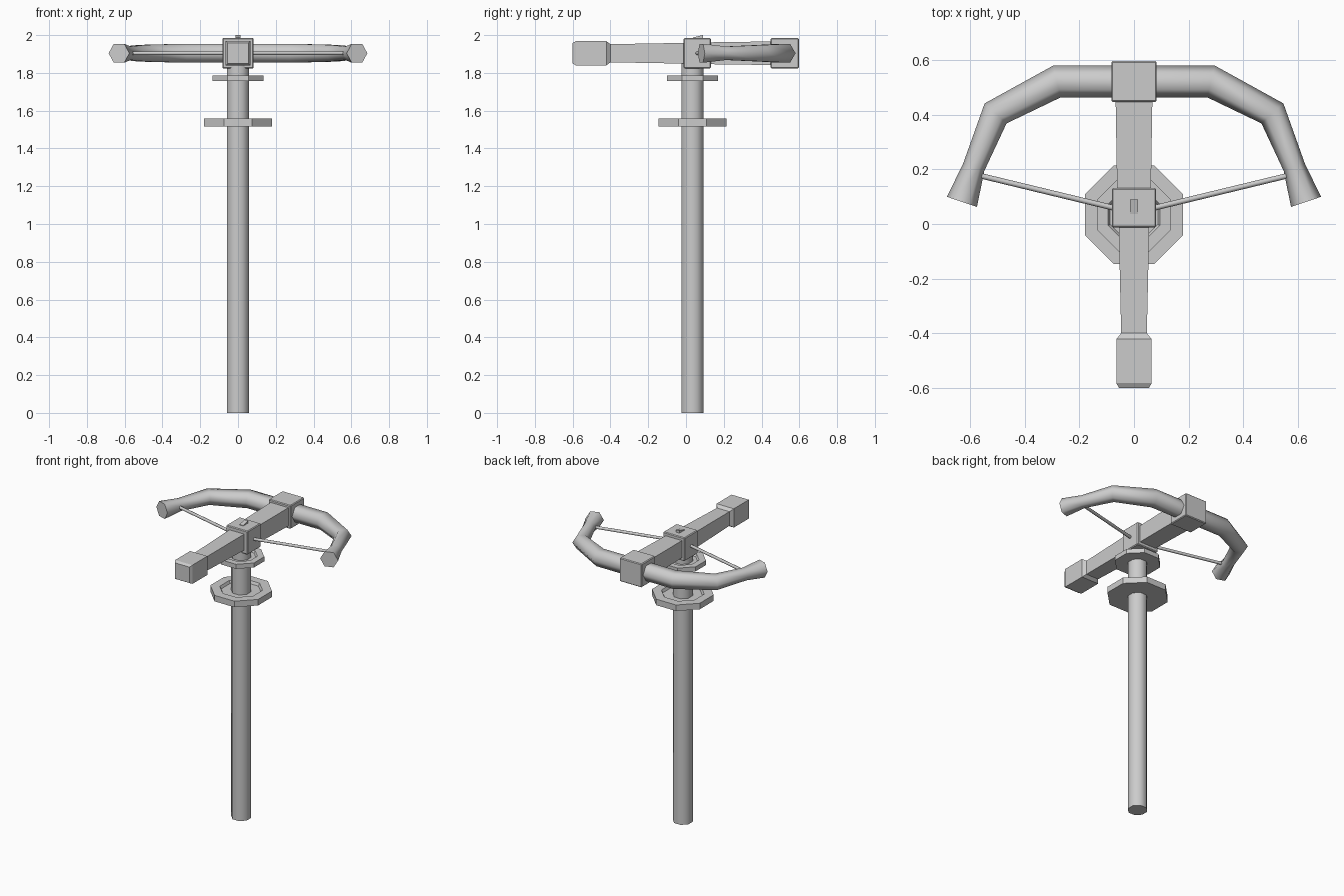
import bpy, bmesh
from math import sin, cos, pi, radians
from mathutils import Vector

if "Cube" in bpy.data.objects:
    bpy.data.objects.remove(bpy.data.objects["Cube"])

ZC = 1.904      # height of the bow plane
YP = 0.034      # pole axis in y


def loft(name, rings, smooth=None):
    """Skin a closed solid through a list of equal-length rings."""
    bm = bmesh.new()
    vs = [[bm.verts.new(p) for p in r] for r in rings]
    n = len(rings[0])
    for a, b in zip(vs, vs[1:]):
        for i in range(n):
            j = (i + 1) % n
            bm.faces.new((a[i], a[j], b[j], b[i]))
    bm.faces.new(vs[0][::-1])
    bm.faces.new(vs[-1])
    bmesh.ops.recalc_face_normals(bm, faces=bm.faces)
    me = bpy.data.meshes.new(name)
    bm.to_mesh(me)
    bm.free()
    ob = bpy.data.objects.new(name, me)
    bpy.context.collection.objects.link(ob)
    if smooth:
        bpy.ops.object.select_all(action='DESELECT')
        bpy.context.view_layer.objects.active = ob
        ob.select_set(True)
        bpy.ops.object.shade_smooth_by_angle(angle=radians(smooth))
    return ob


def octagon(apothem, z):
    r = apothem / cos(pi / 8)
    return [(r * cos(pi / 8 + k * pi / 4), YP + r * sin(pi / 8 + k * pi / 4), z)
            for k in range(8)]


def rect(y, hx, hz):
    return [(-hx, y, ZC - hz), (hx, y, ZC - hz), (hx, y, ZC + hz), (-hx, y, ZC + hz)]


def tube(name, path, sides, smooth):
    """Tube through (x, y, radius) points lying in the bow plane, mitred at bends."""
    pts = [Vector((x, y, ZC)) for x, y, r in path]
    rings = []
    for i, p in enumerate(pts):
        d0 = (p - pts[i - 1]).normalized() if i > 0 else None
        d1 = (pts[i + 1] - p).normalized() if i < len(pts) - 1 else None
        a, b = d0 or d1, d1 or d0
        t = (a + b).normalized()
        side = Vector((-t.y, t.x, 0))
        miter = 1 / t.dot(a)
        r = path[i][2]
        rings.append([p + side * (r * miter * cos(2 * pi * k / sides))
                      + Vector((0, 0, r * sin(2 * pi * k / sides))) for k in range(sides)])
    return loft(name, rings, smooth)


def bevel(ob, width):
    m = ob.modifiers.new("bevel", 'BEVEL')
    m.width = width
    m.segments = 1


# Pole
loft("pole", [octagon(0.058, 0), octagon(0.058, 1.85)], 50)

# Two dished collars around the pole
for name, a, inner, z0, z1, dip in (("lower_collar", 0.18, 0.125, 1.517, 1.558, 0.018),
                                    ("upper_collar", 0.135, 0.095, 1.756, 1.787, 0.013)):
    loft(name, [octagon(a, z0), octagon(a, z1), octagon(inner, z1),
                octagon(inner - 0.008, z1 - dip)])

# Stock, flaring into the butt at the front end
loft("stock", [rect(-0.60, 0.055, 0.054), rect(-0.583, 0.065, 0.064),
               rect(-0.422, 0.065, 0.064), rect(-0.40, 0.047, 0.048),
               rect(0.0, 0.056, 0.055), rect(0.13, 0.062, 0.058),
               rect(0.50, 0.068, 0.063)])

# Square blocks holding the string and the bow
bevel(loft("string_block", [rect(-0.013, 0.081, 0.080), rect(0.132, 0.081, 0.080)]), 0.005)
bevel(loft("bow_block", [rect(0.447, 0.083, 0.080), rect(0.597, 0.083, 0.080)]), 0.005)

# Wedge-shaped catch on top
loft("catch", [[(x, 0.037, 1.97), (x, 0.09, 1.97), (x, 0.09, 2.0), (x, 0.037, 1.988)]
               for x in (-0.014, 0.014)])

# Hexagonal bow with flared tips
half = [(0.282, 0.522, 0.058), (0.507, 0.405, 0.051),
        (0.587, 0.208, 0.041), (0.630, 0.081, 0.058)]
bow_path = [(-x, y, r) for x, y, r in reversed(half)] + half
tube("bow", bow_path, 6, 65)

# String halves
for s, name in ((-1, "left_string"), (1, "right_string")):
    tube(name, [(s * 0.05, 0.053, 0.010), (s * 0.58, 0.181, 0.010)], 8, 50)
